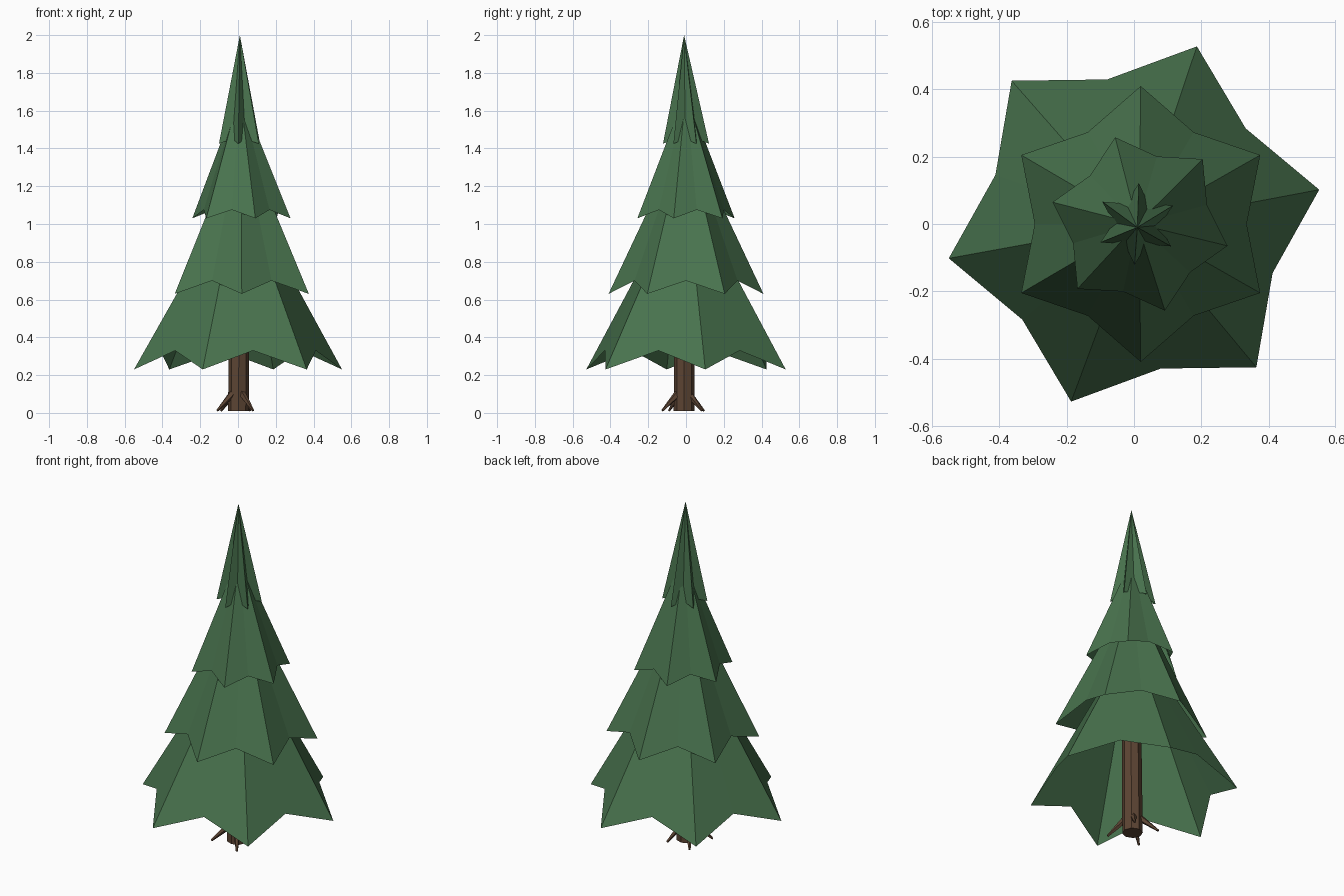
import bpy, bmesh
from math import sin, cos, radians
from mathutils import Vector

cube = bpy.data.objects.get("Cube")
if cube:
    bpy.data.objects.remove(cube)


def material(name, color):
    m = bpy.data.materials.new(name)
    m.use_nodes = True
    m.diffuse_color = color
    m.node_tree.nodes["Principled BSDF"].inputs["Base Color"].default_value = color
    return m


green = material("needle_green", (0.066, 0.172, 0.076, 1))
brown = material("bark_brown", (0.107, 0.058, 0.033, 1))


def finish(name, bm, mat):
    bmesh.ops.recalc_face_normals(bm, faces=bm.faces)
    mesh = bpy.data.meshes.new(name)
    bm.to_mesh(mesh)
    bm.free()
    mesh.materials.append(mat)
    obj = bpy.data.objects.new(name, mesh)
    bpy.context.collection.objects.link(obj)


def tier(name, center_x, angle, tip_r, tip_z, valley_r, valley_z, apex):
    """Open star-shaped cone with six drooping tips."""
    bm = bmesh.new()
    top = bm.verts.new(apex)
    rim = []
    for i in range(12):
        a = radians(angle + 30 * i)
        r, z = (valley_r, valley_z) if i % 2 else (tip_r, tip_z)
        rim.append(bm.verts.new((center_x + r * cos(a), r * sin(a), z)))
    for i in range(12):
        bm.faces.new((top, rim[i], rim[(i + 1) % 12]))
    finish(name, bm, green)


def limb(name, start, end, r1, r2, sides):
    """Tapered straight limb between two points."""
    bm = bmesh.new()
    axis = Vector(end) - Vector(start)
    bmesh.ops.create_cone(bm, cap_ends=True, segments=sides, radius1=r1,
                          radius2=r2, depth=axis.length)
    bmesh.ops.rotate(bm, verts=bm.verts,
                     matrix=Vector((0, 0, 1)).rotation_difference(axis).to_matrix())
    bmesh.ops.translate(bm, verts=bm.verts, vec=(Vector(start) + Vector(end)) / 2)
    finish(name, bm, brown)


# Foliage from the ground up
tier("foliage_bottom", 0.0, 10.5, 0.56, 0.23, 0.437, 0.33, (0.01, 0, 1.22))
tier("foliage_lower_middle", 0.02, 30, 0.41, 0.63, 0.315, 0.70, (0.015, 0, 1.5))
tier("foliage_upper_middle", 0.018, 46, 0.268, 1.03, 0.207, 1.075, (0.01, 0, 1.7))
tier("foliage_top", 0.008, 27, 0.122, 1.425, 0.068, 1.45, (0.01, -0.01, 2.0))

# Trunk and spreading roots
limb("trunk", (0.002, -0.01, 0.01), (0.01, -0.01, 0.95), 0.055, 0.05, 8)
tips = {"front_right": (-0.11, -0.09), "front_left": (0.08, -0.125),
        "back_right": (-0.09, 0.095), "back_left": (0.065, 0.085)}
for side, (x, y) in tips.items():
    limb("root_" + side, (x * 0.25, y * 0.25 - 0.01, 0.105), (x, y, 0.012), 0.02, 0.006, 5)
